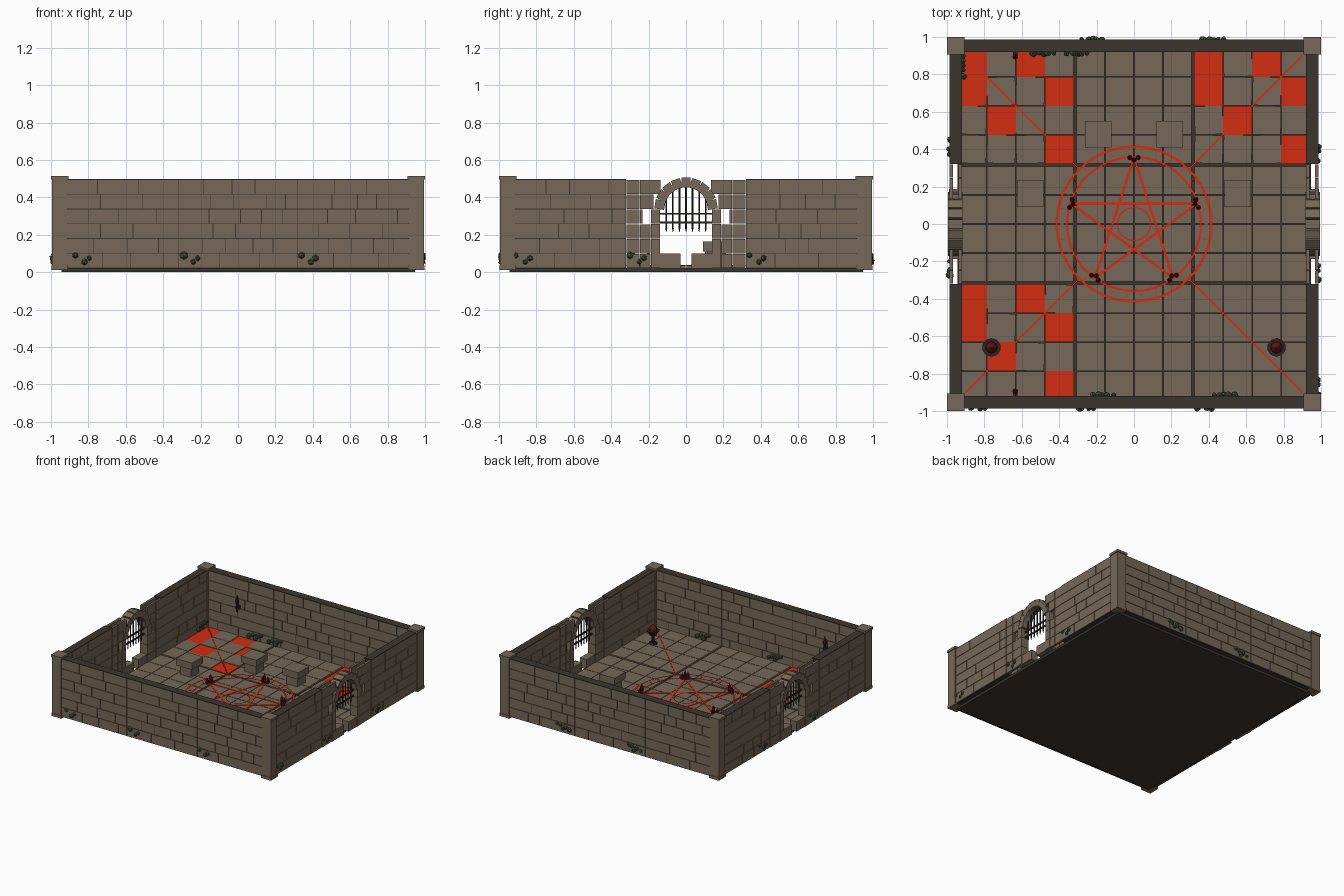
import bpy, bmesh, math, random
from mathutils import Matrix, Vector

if "Cube" in bpy.data.objects:
    bpy.data.objects.remove(bpy.data.objects["Cube"])

random.seed(7)

def colour(name, rgb):
    m = bpy.data.materials.new(name)
    lin = [((c / 255 + 0.055) / 1.055) ** 2.4 if c > 10 else c / 255 / 12.92 for c in rgb]
    m.diffuse_color = (*lin, 1)
    m.use_nodes = True
    m.node_tree.nodes["Principled BSDF"].inputs["Base Color"].default_value = m.diffuse_color
    return m

STONE = colour("stone", (118, 104, 88))
MORTAR = colour("dark_mortar", (60, 53, 46))
RED = colour("glowing_red", (210, 45, 18))
IRON = colour("iron", (42, 39, 37))
WAX = colour("dark_red_wax", (100, 20, 20))
LEAF = colour("ivy_green", (66, 86, 62))


class Part:
    """One mesh object collected from simple shapes, all in one colour."""
    def __init__(self, name, mat):
        self.name, self.mat, self.bm = name, mat, bmesh.new()

    def box(self, x0, x1, y0, y1, z0, z1, m=Matrix()):
        t = Matrix.Translation(((x0 + x1) / 2, (y0 + y1) / 2, (z0 + z1) / 2))
        s = Matrix.Diagonal((abs(x1 - x0), abs(y1 - y0), abs(z1 - z0), 1))
        bmesh.ops.create_cube(self.bm, size=1, matrix=m @ t @ s)

    def cone(self, x, y, z0, z1, r0, r1, n=8, m=Matrix()):
        t = Matrix.Translation((x, y, (z0 + z1) / 2))
        bmesh.ops.create_cone(self.bm, cap_ends=True, segments=n, radius1=r0,
                              radius2=r1, depth=z1 - z0, matrix=m @ t)

    def ball(self, p, r, squash=1.0):
        m = Matrix.Translation(p) @ Matrix.Rotation(random.random() * 6, 4, 'Z')
        bmesh.ops.create_icosphere(self.bm, subdivisions=1, radius=r,
                                   matrix=m @ Matrix.Diagonal((1, squash, 0.9, 1)))

    def strip(self, a, b, w, z, h=0.003):
        a, b = Vector(a), Vector(b)
        d = b - a
        m = Matrix.Translation((*((a + b) / 2), 0)) @ Matrix.Rotation(math.atan2(d.y, d.x), 4, 'Z')
        self.box(-d.length / 2, d.length / 2, -w / 2, w / 2, z, z + h, m)

    def ring(self, r, w, z, n=64):
        loops = [[self.bm.verts.new((q * math.cos(i * math.tau / n), q * math.sin(i * math.tau / n), z))
                  for i in range(n)] for q in (r - w / 2, r + w / 2)]
        for i in range(n):
            j = (i + 1) % n
            self.bm.faces.new((loops[0][i], loops[1][i], loops[1][j], loops[0][j]))

    def finish(self):
        me = bpy.data.meshes.new(self.name)
        self.bm.to_mesh(me)
        self.bm.free()
        me.materials.append(self.mat)
        ob = bpy.data.objects.new(self.name, me)
        bpy.context.collection.objects.link(ob)


def turn(k):
    return Matrix.Rotation(k * math.pi / 2, 4, 'Z')

FLOOR = 0.036
COURSES = [0.022 + i * 0.079 for i in range(7)]

# Foundation slab
base = Part("foundation", MORTAR)
base.box(-0.945, 0.945, -0.945, 0.945, 0, 0.021)
base.finish()

# Floor tiles: nine areas of 4 x 4, three corners broken open to glowing pits
tiles, pits = Part("floor_tiles", STONE), Part("glowing_pits", RED)
open_cells = {(0, 0), (0, 1), (2, 0), (3, 1), (1, 2), (3, 3)}
for ax in (-1, 0, 1):
    for ay in (-1, 0, 1):
        broken = (ax, ay) in {(-1, 1), (1, 1), (-1, -1)}
        for c in range(4):
            for r in range(4):
                x0 = ax * 0.632 - 0.31 + c * 0.155
                y1 = ay * 0.632 + 0.31 - r * 0.155
                x0c, x1c = max(x0, -0.925), min(x0 + 0.155, 0.925)
                y0c, y1c = max(y1 - 0.155, -0.925), min(y1, 0.925)
                if broken and (c, r) in open_cells:
                    pits.box(x0c, x1c, y0c, y1c, 0.02, 0.032)
                    continue
                a = random.uniform(-0.025, 0.025) if broken else 0
                cx, cy = (x0c + x1c) / 2, (y0c + y1c) / 2
                hx, hy = (x1c - x0c) / 2 - 0.002, (y1c - y0c) / 2 - 0.002
                tiles.box(-hx, hx, -hy, hy, 0.02, FLOOR,
                          Matrix.Translation((cx, cy, 0)) @ Matrix.Rotation(a, 4, 'Z'))
tiles.finish()
pits.finish()

# Walls: dark core with brick plates on both faces; sides 1 and 3 hold a gate
core, bricks = Part("wall_core", MORTAR), Part("wall_bricks", STONE)

def brick_row(u0, u1, z0, z1, m):
    for d0, d1 in ((-0.986, -0.976), (-0.93, -0.92)):
        u = u0
        while u < u1 - 0.01:
            w = random.uniform(0.1, 0.24)
            e = u1 if u + w > u1 - 0.06 else u + w
            bricks.box(u + 0.002, e - 0.002, d0, d1, z0 + 0.002, z1 - 0.002, m)
            u = e

for k in range(4):
    m = turn(k)
    spans = [(-0.915, -0.32), (0.32, 0.915)] + ([(-0.32, 0.32)] if k % 2 == 0 else [])
    for u0, u1 in spans:
        core.box(u0, u1, -0.981, -0.925, 0.02, 0.492, m)
        core.box(u0, u1, -0.986, -0.92, 0.493, 0.499, m)
        for z0, z1 in zip(COURSES, COURSES[1:]):
            brick_row(u0, u1, z0, min(z1, 0.495), m)
core.finish()
bricks.finish()

# Gates: jambs, arch stones, loose side bricks, threshold and raised bars
gate, bars = Part("gate_stones", STONE), Part("gate_bars", IRON)
for k in (1, 3):
    m = turn(k)
    for s in (-1, 1):
        for z0, z1 in zip(COURSES, COURSES[1:5]):
            gate.box(s * 0.14, s * 0.188, -0.99, -0.92, z0, z1 - 0.002, m)
        for i, (z0, z1) in enumerate(zip(COURSES, COURSES[1:])):
            start = (0.19, 0.19, 0.19, 0.232, 0.175, 0.135)[i]
            for d0, d1 in ((-0.986, -0.967), (-0.937, -0.92)):
                gate.box(s * start, s * 0.245, d0, d1, z0, z1 - 0.003, m)
                gate.box(s * 0.248, s * 0.318, d0, d1, z0, z1 - 0.003, m)
        gate.box(s * 0.03, s * 0.14, -0.985, -0.925, 0.02, 0.1, m)
    for i in range(9):
        a = math.pi * (i + 0.5) / 9
        seg = (m @ Matrix.Translation((0, 0, 0.337)) @ Matrix.Rotation(math.pi / 2 - a, 4, 'Y'))
        gate.box(-0.025, 0.025, -0.995, -0.918, 0.115, 0.168, seg)
    for i in range(-3, 4):
        u = i * 0.035
        top = 0.337 + math.sqrt(0.125 ** 2 - u ** 2)
        bars.cone(u, -0.952, 0.235, top, 0.005, 0.005, 6, m)
        bars.cone(u, -0.952, 0.215, 0.235, 0.001, 0.006, 6, m)
    for z in (0.265, 0.312):
        bars.box(-0.142, 0.142, -0.957, -0.947, z - 0.005, z + 0.005, m)
gate.finish()
bars.finish()

# Corner posts with caps
posts = Part("corner_posts", STONE)
for k in range(4):
    posts.box(0.912, 0.994, 0.912, 0.994, 0.015, 0.495, turn(k))
    posts.box(0.905, 1.0, 0.905, 1.0, 0.495, 0.515, turn(k))
    posts.box(0.908, 0.998, 0.908, 0.998, 0.012, 0.035, turn(k))
posts.finish()

# Pedestals
ped = Part("pedestals", STONE)
for x, y in ((-0.19, 0.48), (0.19, 0.48), (-0.555, 0.163), (0.555, 0.163)):
    ped.box(x - 0.052, x + 0.052, y - 0.052, y + 0.052, FLOOR, 0.11)
    ped.box(x - 0.071, x + 0.071, y - 0.071, y + 0.071, 0.11, 0.165)
ped.finish()

# Floor markings: rings, star, ticks and corner rays
marks = Part("floor_markings", RED)
for r, w in ((0.413, 0.014), (0.358, 0.012), (0.088, 0.008)):
    marks.ring(r, w, 0.041)
tips = [(0.355 * math.sin(i * math.tau / 5), 0.355 * math.cos(i * math.tau / 5)) for i in range(5)]
for i in range(5):
    marks.strip(tips[i], tips[(i + 2) % 5], 0.014, FLOOR)
for i in range(30):
    c, s = math.cos(i * math.tau / 30), math.sin(i * math.tau / 30)
    marks.strip((0.375 * c, 0.375 * s), (0.398 * c, 0.398 * s), 0.004, FLOOR)
for sx in (-1, 1):
    for sy in (-1, 1):
        marks.strip((sx * 0.295, sy * 0.295), (sx * 0.9, sy * 0.9), 0.009, FLOOR)
marks.finish()

# Candle clusters on the star tips
candles = Part("candles", WAX)
for x, y in tips:
    a = math.atan2(y, x)
    for off, inn, h in ((-0.022, 0, 0.04), (0, -0.012, 0.06), (0.022, 0, 0.032)):
        cx = x + math.cos(a) * inn - math.sin(a) * off
        cy = y + math.sin(a) * inn + math.cos(a) * off
        candles.cone(cx, cy, FLOOR, FLOOR + h, 0.013, 0.01)
        candles.cone(cx, cy, FLOOR + h, FLOOR + h + 0.018, 0.006, 0.001, 6)
candles.finish()

# Braziers and wall torches
iron, fire = Part("braziers_and_torches", IRON), Part("embers", WAX)
for s in (-1, 1):
    x, y = s * 0.762, -0.66
    iron.cone(x, y, FLOOR, 0.05, 0.035, 0.025)
    iron.cone(x, y, 0.05, 0.11, 0.01, 0.01)
    iron.cone(x, y, 0.105, 0.145, 0.022, 0.05, 10)
    fire.cone(x, y, 0.145, 0.165, 0.032, 0.03)
    fire.cone(x, y, 0.165, 0.195, 0.03, 0.004)
    ty = s * 0.905
    iron.box(-0.648, -0.622, ty - 0.012, ty + 0.015, 0.26, 0.29)
    iron.cone(-0.635, s * 0.895, 0.24, 0.32, 0.006, 0.011)
    iron.cone(-0.635, s * 0.895, 0.32, 0.335, 0.016, 0.016)
    fire.cone(-0.635, s * 0.895, 0.335, 0.375, 0.013, 0.002)
iron.finish()
fire.finish()

# Ivy clumps along the wall feet: (side turn, position along, outward distance)
ivy = Part("ivy_clumps", LEAF)
for k, u, d in ((0, -0.82, 0.985), (0, -0.24, 0.985), (0, 0.39, 0.985),
                (1, -0.86, 0.985), (1, -0.25, 0.985), (1, 0.39, 0.985),
                (2, -0.43, 0.985), (2, 0.22, 0.985), (3, 0.25, 0.985), (3, -0.4, 0.985),
                (0, 0.48, 0.915), (0, -0.17, 0.915), (2, 0.48, 0.915), (2, 0.3, 0.915), (3, -0.85, 0.915)):
    big = k == 2 or d < 0.95
    for du, z in ((0, 0.055), (0.025, 0.075), (-0.05, 0.09)) + (((0.06, 0.06), (-0.02, 0.08)) if big else ()):
        p = turn(k) @ Vector((u + du, -d, z))
        ivy.ball(p, random.uniform(0.016, 0.026), 0.8)
ivy.finish()
